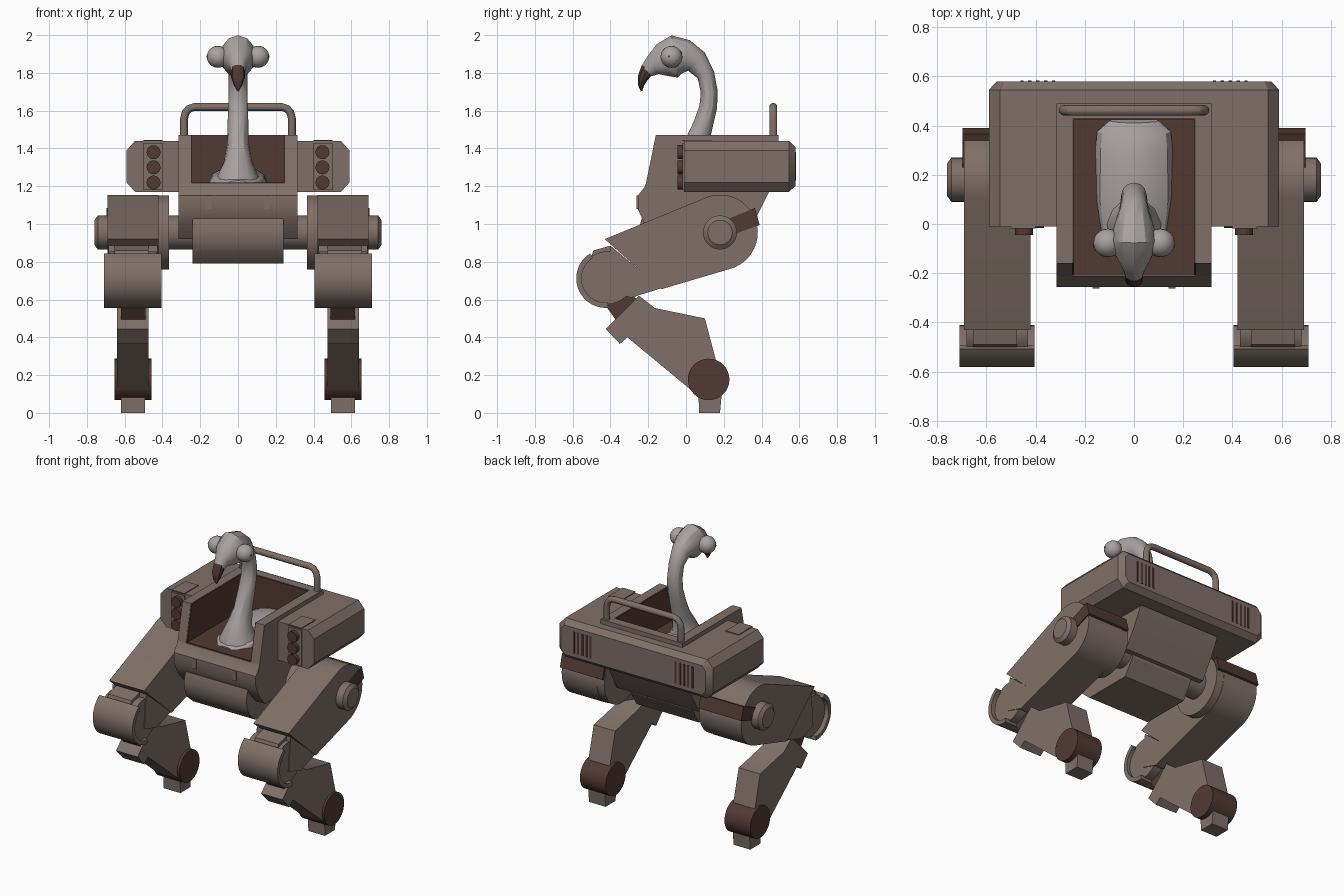
import bpy, bmesh, math
from mathutils import Vector


def material(name, rgb):
    m = bpy.data.materials.new(name)
    m.diffuse_color = (*rgb, 1)
    return m


SHELL = material("taupe shell", (0.215, 0.163, 0.138))
DARK = material("dark red brown", (0.085, 0.042, 0.033))
PLUME = material("pale grey plumage", (0.40, 0.36, 0.36))


def loft(name, mat, parts):
    """Each part is a list of rings that are bridged and capped."""
    bm = bmesh.new()
    for rings in parts:
        vs = [[bm.verts.new(p) for p in r] for r in rings]
        n = len(vs[0])
        for a, b in zip(vs, vs[1:]):
            for i in range(n):
                j = (i + 1) % n
                bm.faces.new((a[i], a[j], b[j], b[i]))
        bm.faces.new(vs[0])
        bm.faces.new(vs[-1])
    bmesh.ops.recalc_face_normals(bm, faces=bm.faces)
    me = bpy.data.meshes.new(name)
    bm.to_mesh(me)
    bm.free()
    me.materials.append(mat)
    me.polygons.foreach_set("use_smooth", [True] * len(me.polygons))
    me.set_sharp_from_angle(angle=math.radians(30))
    ob = bpy.data.objects.new(name, me)
    bpy.context.collection.objects.link(ob)
    return ob


def plate(name, mat, prof, x0, x1, pair=True):
    """Side (y, z) profile extruded along x, optionally on both sides."""
    def part(a, b):
        return [[(x, y, z) for y, z in prof] for x in (a, b)]
    return loft(name, mat, [part(x0, x1)] + ([part(-x1, -x0)] if pair else []))


def box(name, mat, x0, x1, y0, y1, z0, z1, pair=True):
    return plate(name, mat, [(y0, z0), (y1, z0), (y1, z1), (y0, z1)], x0, x1, pair)


def arc(cy, cz, r, a0, a1, n):
    return [(cy + r * math.cos(math.radians(a0 + (a1 - a0) * i / n)),
             cz + r * math.sin(math.radians(a0 + (a1 - a0) * i / n))) for i in range(n + 1)]


def circle(cy, cz, r, n=32):
    return arc(cy, cz, r, 0, 360, n)[:-1]


def sweep(path, side, sides):
    """Elliptical rings along a planar path of (point, half width, half depth)."""
    rings = []
    for i, (c, hw, hd) in enumerate(path):
        t = (Vector(path[min(i + 1, len(path) - 1)][0]) - Vector(path[max(i - 1, 0)][0])).normalized()
        n = t.cross(side)
        rings.append([Vector(c) + side * (hw * math.cos(a)) + n * (hd * math.sin(a))
                      for a in (2 * math.pi * k / sides for k in range(sides))])
    return rings


X, Y = Vector((1, 0, 0)), Vector((0, 1, 0))

# Hull: lower tub, side walls and rear wall around an open cockpit
plate("hull_tub", SHELL, [(-0.212, 1.215), (-0.22, 1.195), (-0.255, 1.15), (-0.255, 1.08),
      (-0.22, 1.0), (-0.15, 0.92), (0.3, 0.92), (0.38, 1.05), (0.44, 1.17), (0.46, 1.215)],
      -0.315, 0.315, False)
plate("cockpit_side_wall", SHELL, [(-0.212, 1.215), (0.46, 1.215), (0.49, 1.3), (0.49, 1.47),
      (-0.16, 1.47)], 0.25, 0.315)
box("cockpit_rear_wall", SHELL, -0.25, 0.25, 0.43, 0.49, 1.215, 1.47, False)
box("cockpit_floor", DARK, -0.25, 0.25, -0.208, 0.43, 1.213, 1.221, False)
box("cockpit_rear_lining", DARK, -0.25, 0.25, 0.423, 0.431, 1.215, 1.468, False)
plate("cockpit_side_lining", DARK, [(-0.207, 1.216), (0.43, 1.216), (0.43, 1.468),
      (-0.158, 1.468)], 0.243, 0.251)
box("front_clip", SHELL, 0.14, 0.168, -0.262, -0.254, 1.08, 1.15)

# Belly block under the hull
plate("belly_block", SHELL, [(-0.235, 1.03), (-0.25, 0.97), (-0.245, 0.91), (-0.22, 0.85),
      (-0.15, 0.79), (0.2, 0.79), (0.27, 0.9), (0.27, 1.03)], -0.24, 0.24, False)

# Side pods joined by a chamfered rear housing
def half_section(y, s):
    return [(s * x, y, z) for x, z in ((0.31, 1.17), (0.545, 1.17), (0.59, 1.22),
                                      (0.59, 1.39), (0.545, 1.44), (0.31, 1.44))]


def full_section(y, d):
    w, c = 0.59 - d, 0.545 - d * 0.5
    right = [(c, 1.17 + d), (w, 1.22 + d * 0.5), (w, 1.39 - d * 0.5), (c, 1.44 - d)]
    return [(x, y, z) for x, z in right] + [(-x, y, z) for x, z in reversed(right)]


loft("side_pod", SHELL, [[half_section(-0.01, s), half_section(0.45, s)] for s in (1, -1)])
loft("rear_housing", SHELL, [[full_section(0.45, 0), full_section(0.545, 0), full_section(0.58, 0.033)]])

# Pod details: lamp columns, top plates, rear vents
box("lamp_column", SHELL, 0.40, 0.50, -0.018, -0.009, 1.18, 1.43)
box("lamp_cover", SHELL, 0.40, 0.50, -0.018, 0.135, 1.439, 1.446)
lamps = []
for s in (1, -1):
    for z in (1.22, 1.30, 1.38):
        ring = circle(s * 0.447, z, 0.037, 16)
        lamps.append([[(x, y, h) for x, h in ring] for y in (-0.045, 0.0)])
loft("lamps", DARK, lamps)
for i in range(5):
    x = 0.32 + 0.032 * i
    box("rear_vent", DARK, x, x + 0.014, 0.577, 0.583, 1.23, 1.38)

# Roll bar
half = [(0.285, 1.44), (0.285, 1.56), (0.277, 1.59), (0.26, 1.61), (0.23, 1.62)]
bar = half + [(-x, z) for x, z in reversed(half)]
loft("roll_bar", SHELL, [sweep([((x, 0.462, z), 0.021, 0.021) for x, z in bar], Y, 12)])

# Hip axle with bevelled caps
hip = (0.18, 0.955)
loft("hip_axle", SHELL, [[[(x, y, z) for y, z in circle(*hip, r)] for x, r in
     ((-0.76, 0.065), (-0.742, 0.09), (0.742, 0.09), (0.76, 0.065))]])

# Thighs
plate("hip_hub", SHELL, circle(*hip, 0.197, 40), 0.365, 0.688)
plate("thigh", SHELL, [(-0.43, 0.92)] + arc(*hip, 0.2, 112, -75, 22) + [(-0.13, 0.655)], 0.42, 0.69)
plate("thigh_back_guard", DARK, [(0.23, 1.03), (0.365, 1.085), (0.39, 0.995), (0.265, 0.95)],
      0.37, 0.697)
plate("thigh_knee_link", SHELL, [(-0.40, 0.885), (-0.13, 0.66), (-0.29, 0.61), (-0.42, 0.65)],
      0.425, 0.685)

# Knees with curved guards
plate("knee_disc", SHELL, circle(-0.418, 0.715, 0.14), 0.43, 0.68)
plate("knee_guard", SHELL, arc(-0.425, 0.712, 0.156, 122, 275, 18)
      + arc(-0.425, 0.712, 0.128, 275, 122, 18), 0.405, 0.71)
plate("knee_tab", SHELL, [(-0.5, 0.83), (-0.49, 0.86), (-0.40, 0.885), (-0.36, 0.80), (-0.49, 0.79)],
      0.475, 0.655)

# Shins, ankles and feet
plate("shin_link", DARK, [(-0.43, 0.575), (-0.35, 0.46), (-0.24, 0.57), (-0.30, 0.65)], 0.49, 0.62)
plate("shin", SHELL, [(-0.248, 0.62), (-0.165, 0.555), (0.10, 0.50), (0.158, 0.28), (0.12, 0.18),
      (0.04, 0.11), (-0.31, 0.40), (-0.35, 0.365), (-0.425, 0.445)], 0.475, 0.64)
plate("ankle", DARK, circle(0.12, 0.177, 0.11), 0.457, 0.655)
plate("foot", SHELL, [(0.065, 0.11), (0.19, 0.11), (0.18, 0), (0.07, 0)], 0.492, 0.62)

# Long-necked bird sitting in the cockpit
def yz_path(rows):
    return [((0, y, z), w, d) for y, z, w, d in rows]


loft("bird_body", PLUME, [sweep(yz_path([
    (-0.14, 1.2, 0.07, 0.03), (-0.05, 1.2, 0.14, 0.07), (0.1, 1.2, 0.16, 0.10),
    (0.3, 1.22, 0.157, 0.09), (0.375, 1.235, 0.15, 0.06), (0.42, 1.25, 0.10, 0.03)]), X, 12)])
loft("bird_neck_and_head", PLUME, [sweep(yz_path([
    (0.02, 1.18, 0.15, 0.17), (0.0, 1.25, 0.11, 0.125), (0.02, 1.33, 0.075, 0.09),
    (0.055, 1.42, 0.058, 0.065), (0.092, 1.53, 0.055, 0.052), (0.118, 1.62, 0.052, 0.047),
    (0.123, 1.70, 0.05, 0.045), (0.105, 1.79, 0.05, 0.047), (0.055, 1.86, 0.06, 0.065),
    (0.0, 1.885, 0.078, 0.09), (-0.06, 1.887, 0.095, 0.113), (-0.12, 1.867, 0.08, 0.092),
    (-0.175, 1.84, 0.048, 0.055), (-0.208, 1.81, 0.037, 0.038)]), X, 12)])
loft("bird_beak", DARK, [sweep(yz_path([
    (-0.2, 1.822, 0.038, 0.041), (-0.228, 1.775, 0.036, 0.03), (-0.238, 1.735, 0.022, 0.017),
    (-0.236, 1.703, 0.004, 0.004)]), X, 10)])

# Bulging eyes with tiny pupils
def ball(cx, r, n=12):
    rows = []
    for i in range(n + 1):
        a = math.pi * (0.02 + 0.96 * i / n)
        rows.append([(cx - r * math.cos(a), y, z)
                     for y, z in circle(-0.077, 1.885, r * math.sin(a), 20)])
    return rows


loft("bird_eyes", PLUME, [ball(0.107, 0.058), ball(-0.107, 0.058)])
plate("bird_pupils", DARK, circle(-0.09, 1.887, 0.006, 10), 0.158, 0.166)
